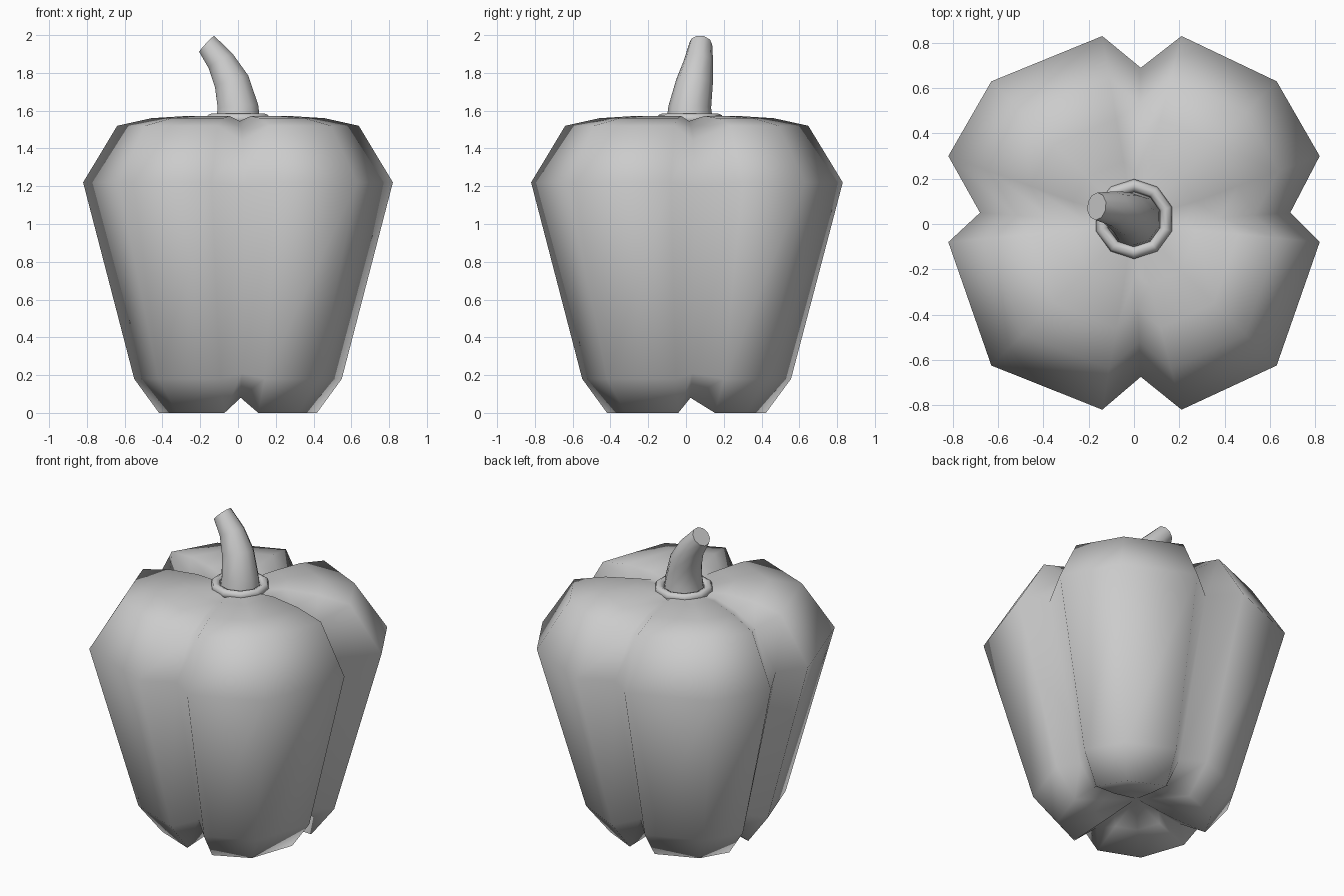
import bpy, bmesh
from math import sin, cos, pi
from mathutils import Vector

if "Cube" in bpy.data.objects:
    bpy.data.objects.remove(bpy.data.objects["Cube"])


def finish(name, bm):
    bmesh.ops.recalc_face_normals(bm, faces=bm.faces)
    me = bpy.data.meshes.new(name)
    bm.to_mesh(me)
    bm.free()
    for p in me.polygons:
        p.use_smooth = True
    ob = bpy.data.objects.new(name, me)
    bpy.context.collection.objects.link(ob)
    return ob


def bridge(bm, rings):
    for a, b in zip(rings, rings[1:]):
        n = len(a)
        for i in range(n):
            j = (i + 1) % n
            bm.faces.new((a[i], a[j], b[j], b[i]))


def fan(bm, ring, co):
    tip = bm.verts.new(co)
    for i in range(len(ring)):
        bm.faces.new((ring[i], ring[(i + 1) % len(ring)], tip))


# Four-lobed cross-section, counter-clockwise; every fourth point is a groove
outline = [(0.69, 0.05), (0.82, 0.30), (0.63, 0.63), (0.21, 0.83),
           (0.03, 0.69), (-0.14, 0.83), (-0.63, 0.63), (-0.82, 0.30),
           (-0.68, 0.05), (-0.82, -0.08), (-0.63, -0.625), (-0.14, -0.82),
           (0.03, -0.675), (0.21, -0.82), (0.63, -0.625), (0.82, -0.08)]

# Body levels: lobe scale, lobe height, groove scale, groove height
levels = [(0.26, 0.06, 0.26, 0.11), (0.51, 0.0, 0.48, 0.08),
          (0.67, 0.18, 0.64, 0.21), (1.0, 1.22, 1.0, 1.20),
          (0.78, 1.52, 0.77, 1.44), (0.56, 1.56, 0.55, 1.51),
          (0.33, 1.572, 0.33, 1.545)]

bm = bmesh.new()
rings = []
for ls, lz, gs, gz in levels:
    ring = []
    for i, (x, y) in enumerate(outline):
        s, z = (gs, gz) if i % 4 == 0 else (ls, lz)
        ring.append(bm.verts.new((x * s, y * s, z)))
    rings.append(ring)
bridge(bm, rings)
fan(bm, rings[0], (0.0, 0.02, 0.13))
fan(bm, rings[-1], (0.0, 0.02, 1.53))
finish("pepper_body", bm)

# Collar ring around the stem base
bm = bmesh.new()
N, M = 10, 8
rings = []
for i in range(N + 1):
    if i == N:
        rings.append(rings[0])
        break
    a = 2 * pi * (i + 0.5) / N
    rings.append([bm.verts.new(((0.148 + 0.028 * cos(b)) * cos(a),
                                0.022 + (0.148 + 0.028 * cos(b)) * sin(a),
                                1.557 + 0.028 * sin(b)))
                  for b in (2 * pi * k / M for k in range(M))])
bridge(bm, rings)
finish("stem_collar", bm)

# Curved tapering stem: centre, radius, axis
path = [((0, 0.02, 1.53), 0.125, (0, 0, 1)),
        ((0, 0.02, 1.62), 0.113, (-0.08, 0.05, 1)),
        ((-0.032, 0.045, 1.75), 0.098, (-0.35, 0.18, 1)),
        ((-0.09, 0.067, 1.86), 0.078, (-0.6, 0.18, 1)),
        ((-0.165, 0.078, 1.953), 0.061, (-0.8, 0.1, 0.75))]
bm = bmesh.new()
rings = []
for c, r, axis in path:
    t = Vector(axis).normalized()
    u = Vector((0, 1, 0)).cross(t).normalized()
    v = t.cross(u)
    rings.append([bm.verts.new(Vector(c) + r * (cos(a) * u + sin(a) * v))
                  for a in (2 * pi * (k + 0.5) / N for k in range(N))])
bridge(bm, rings)
bm.faces.new(rings[0])
bm.faces.new(rings[-1])
stem = finish("stem", bm)
bpy.context.view_layer.objects.active = stem
stem.select_set(True)
bpy.ops.object.shade_smooth_by_angle(angle=0.9)
